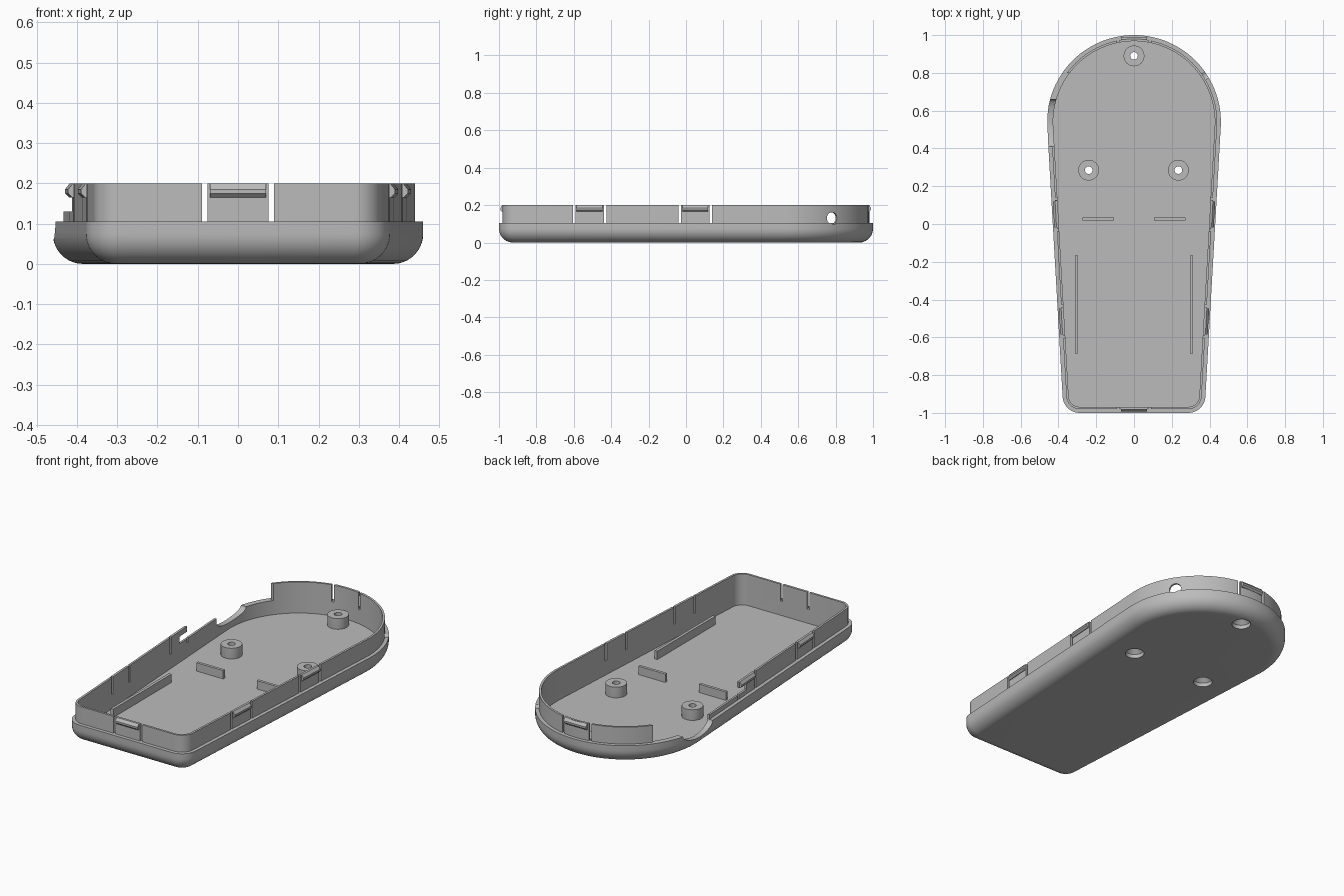
import bpy, bmesh, math
from mathutils import Matrix, Vector

cube = bpy.data.objects.get("Cube")
if cube:
    bpy.data.objects.remove(cube, do_unlink=True)

grey = bpy.data.materials.new("plain grey")
grey.use_nodes = True
COLOUR = (0.5, 0.5, 0.5, 1)
grey.diffuse_color = COLOUR
grey.node_tree.nodes["Principled BSDF"].inputs["Base Color"].default_value = COLOUR

# Main dimensions
TILT = -0.0566                      # angle of the tapering side walls
BIG_Y, BIG_R = 0.54, 0.46           # rounded end
SMALL_X, SMALL_Y, SMALL_R = 0.288, -0.91, 0.09   # corners of the flat end
FLOOR, SEAM, TOP = 0.025, 0.105, 0.2
LIP_OUT, LIP_IN = 0.02, 0.032
FILLET = 0.075


def make_object(name, bm):
    bmesh.ops.recalc_face_normals(bm, faces=bm.faces[:])
    mesh = bpy.data.meshes.new(name)
    bm.to_mesh(mesh)
    bm.free()
    mesh.materials.append(grey)
    obj = bpy.data.objects.new(name, mesh)
    bpy.context.collection.objects.link(obj)
    return obj


def smooth(obj):
    bpy.ops.object.select_all(action='DESELECT')
    obj.select_set(True)
    bpy.context.view_layer.objects.active = obj
    bpy.ops.object.shade_smooth_by_angle(angle=math.radians(30))


def box(name, x0, x1, y0, y1, z0, z1):
    bm = bmesh.new()
    bmesh.ops.create_cube(bm, size=1)
    bmesh.ops.scale(bm, vec=(x1 - x0, y1 - y0, z1 - z0), verts=bm.verts)
    bmesh.ops.translate(bm, vec=((x0 + x1) / 2, (y0 + y1) / 2, (z0 + z1) / 2), verts=bm.verts)
    return make_object(name, bm)


def cylinder(name, radius, depth, centre, axis, squash=1.0):
    bm = bmesh.new()
    bmesh.ops.create_cone(bm, cap_ends=True, segments=40, radius1=radius, radius2=radius, depth=depth)
    turn = Vector((0, 0, 1)).rotation_difference(Vector(axis)).to_matrix().to_4x4()
    bm.transform(Matrix.Translation(centre) @ Matrix.Diagonal((1, 1, squash, 1)) @ turn)
    return make_object(name, bm)


def prism(name, profile, length, matrix):
    """Extrude an (outward, z) profile along local y."""
    bm = bmesh.new()
    ends = [[bm.verts.new((a, s * length / 2, z)) for a, z in profile] for s in (-1, 1)]
    for end in ends:
        bm.faces.new(end)
    for i in range(len(profile)):
        j = (i + 1) % len(profile)
        bm.faces.new((ends[0][i], ends[0][j], ends[1][j], ends[1][i]))
    bm.transform(matrix)
    return make_object(name, bm)


def outline(inset):
    """Plan of the tray, moved inward by inset."""
    half = []
    for cx, cy, r, a0, a1, n in ((SMALL_X, SMALL_Y, SMALL_R, -math.pi / 2, TILT, 10),
                                 (0, BIG_Y, BIG_R, TILT, math.pi / 2, 32)):
        for i in range(n + 1):
            a = a0 + (a1 - a0) * i / n
            half.append((cx + (r - inset) * math.cos(a), cy + (r - inset) * math.sin(a)))
    return half + [(-x, y) for x, y in reversed(half[:-1])]


def wall_x(y, inset):
    return (BIG_Y * math.sin(TILT) + BIG_R - inset - y * math.sin(TILT)) / math.cos(TILT)


# Tray shell: rounded underside, seam ledge, thin lip and inner floor
levels = [(FILLET * (1 - math.sin(a)), FILLET * (1 - math.cos(a)))
          for a in (math.pi / 2 * i / 10 for i in range(11))]
levels += [(0, SEAM), (LIP_OUT, SEAM), (LIP_OUT, TOP), (LIP_IN, TOP), (LIP_IN, FLOOR)]
bm = bmesh.new()
rings = [[bm.verts.new((x, y, z)) for x, y in outline(d)] for d, z in levels]
bm.faces.new(rings[0])
bm.faces.new(rings[-1])
for low, high in zip(rings, rings[1:]):
    for i in range(len(low)):
        j = (i + 1) % len(low)
        bm.faces.new((low[i], low[j], high[j], high[i]))
tray = make_object("tray_shell", bm)

# Cutters: slits either side of each snap clip
CLIPS_Y = (-0.515, 0.05)
cutters = []
for s in (-1, 1):
    for e in (-0.083, 0.083):
        for y in CLIPS_Y:
            x0, x1 = sorted((s * 0.3, s * 0.5))
            cutters.append(box("slit_cutter", x0, x1, y + e - 0.007, y + e + 0.007, SEAM, 0.3))
        y0, y1 = (-1.1, -0.9) if s < 0 else (0.9, 1.1)
        cutters.append(box("slit_cutter", e - 0.007, e + 0.007, y0, y1, SEAM, 0.3))

# Cutters: lowered lip, cable notch, side hole and screw openings
cutters += [
    box("lip_cutter", -0.6, -0.3, 0.05, 0.2, 0.13, 0.17),
    box("lip_cutter", -0.6, -0.3, 0.125, 0.41, 0.13, 0.3),
    box("lip_cutter", -0.6, -0.25, 0.409, 0.8, SEAM, 0.3),
    cylinder("notch_cutter", 0.125, 0.3, (-0.45, 0.535, SEAM), (1, 0, 0), 0.36),
    cylinder("hole_cutter", 0.032, 0.2, (0.375, 0.785, 0.13), (0.375, 0.245, 0)),
]
BOSSES = ((0, 0.89), (-0.24, 0.285), (0.235, 0.285))
for x, y in BOSSES:
    cutters.append(cylinder("screw_cutter", 0.052, 0.2, (x, y, 0), (0, 0, 1)))

bpy.context.view_layer.objects.active = tray
for cutter in cutters:
    cutter.hide_render = True
    mod = tray.modifiers.new("cut", 'BOOLEAN')
    mod.operation, mod.solver, mod.object = 'DIFFERENCE', 'EXACT', cutter
    bpy.ops.object.modifier_apply(modifier=mod.name)
    bpy.data.objects.remove(cutter, do_unlink=True)
smooth(tray)

# Screw bosses: turned tubes with a countersink underneath
BOSS_PROFILE = ((0.053, 0), (0.055, 0.015), (0.055, 0.085), (0.02, 0.085), (0.02, 0.05), (0.05, 0.022), (0.05, 0))
for x, y in BOSSES:
    bm = bmesh.new()
    n = 32
    cols = [[bm.verts.new((x + r * math.cos(2 * math.pi * k / n), y + r * math.sin(2 * math.pi * k / n), z))
             for r, z in BOSS_PROFILE] for k in range(n)]
    for k in range(n):
        a, b = cols[k], cols[(k + 1) % n]
        for i in range(len(a)):
            j = (i + 1) % len(a)
            bm.faces.new((a[i], a[j], b[j], b[i]))
    smooth(make_object("screw_boss", bm))

# Floor ribs
for s in (-1, 1):
    x0, x1 = sorted((s * 0.105, s * 0.272))
    box("cross_rib", x0, x1, 0.018, 0.034, FLOOR - 0.005, 0.072)
    box("long_rib", s * 0.305 - 0.008, s * 0.305 + 0.008, -0.685, -0.168, FLOOR - 0.005, 0.072)

# Snap hooks on the outside of the clips
HOOK = ((-0.005, 0.165), (0.003, 0.165), (0.013, 0.175), (0.013, 0.185), (0.001, TOP), (-0.005, TOP))
for y in CLIPS_Y:
    for s in (-1, 1):
        angle = TILT if s > 0 else math.pi - TILT
        place = Matrix.Translation((s * wall_x(y, LIP_OUT), y, 0)) @ Matrix.Rotation(angle, 4, 'Z')
        prism("side_hook", HOOK, 0.138, place)
for name, y, angle in (("front_hook", -1 + LIP_OUT, -math.pi / 2), ("back_hook", 0.997 - LIP_OUT, math.pi / 2)):
    prism(name, HOOK, 0.138, Matrix.Translation((0, y, 0)) @ Matrix.Rotation(angle, 4, 'Z'))
